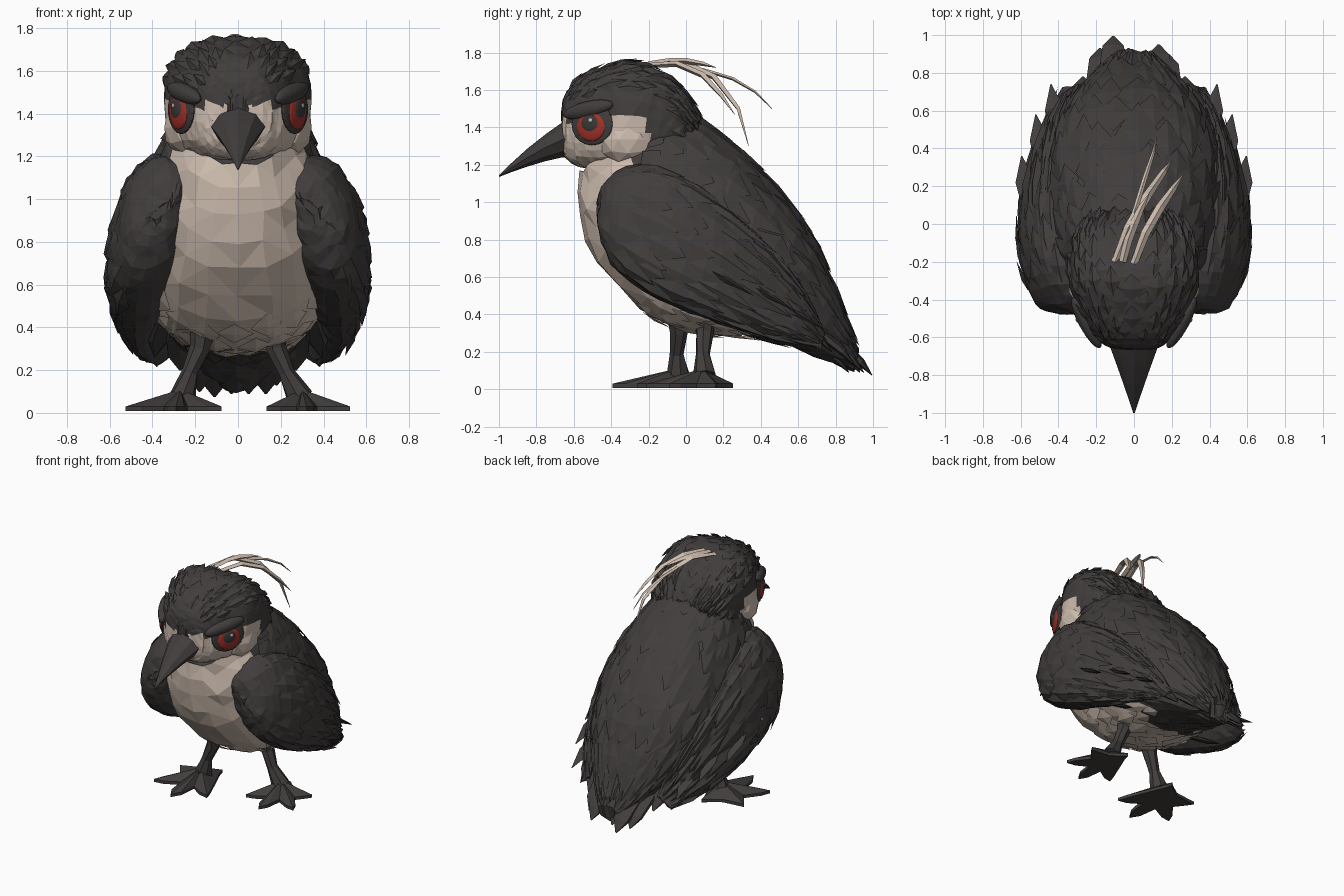
import bpy, bmesh, math, random
from mathutils import Vector, Matrix

random.seed(4)
if "Cube" in bpy.data.objects:
    bpy.data.objects.remove(bpy.data.objects["Cube"])


def material(name, rgb):
    m = bpy.data.materials.new(name)
    m.use_nodes = True
    m.diffuse_color = (*rgb, 1)
    bsdf = m.node_tree.nodes["Principled BSDF"]
    bsdf.inputs["Base Color"].default_value = (*rgb, 1)
    bsdf.inputs["Roughness"].default_value = 0.9
    return m


DARK, TAN, RED, PUPIL, GLINT = range(5)
MATS = [material("charcoal plumage", (0.052, 0.047, 0.045)),
        material("pale tan", (0.62, 0.51, 0.43)),
        material("iris red", (0.36, 0.03, 0.022)),
        material("pupil grey", (0.045, 0.04, 0.038)),
        material("eye glint", (0.6, 0.58, 0.56))]


def finish(name, bm, solid=True):
    if solid:
        bmesh.ops.recalc_face_normals(bm, faces=bm.faces)
    me = bpy.data.meshes.new(name)
    bm.to_mesh(me)
    bm.free()
    for m in MATS:
        me.materials.append(m)
    ob = bpy.data.objects.new(name, me)
    bpy.context.collection.objects.link(ob)
    return ob


class Loft:
    """Smooth surface through rings of (centre x, top yz, bottom yz, half width)."""

    def __init__(self, rings, power=0.9, tilt=0.0, side=1):
        self.rings, self.power, self.tilt, self.side = rings, power, tilt, side
        self.last = len(rings) - 1

    def ring(self, t):
        t = max(0, min(t, self.last))
        i = min(int(t), self.last - 1)
        f = t - i
        flat = [(r[0], *r[1], *r[2], r[3]) for r in
                (self.rings[max(0, min(k, self.last))] for k in range(i - 1, i + 3))]
        return [b + f * 0.5 * (c - a + f * (2 * a - 5 * b + 4 * c - d + f * (3 * (b - c) + d - a)))
                for a, b, c, d in zip(*flat)]

    def point(self, t, a, lift=0.0):
        cx, ty, tz, by, bz, w = self.ring(t)
        c, s = math.cos(a), math.sin(a)
        c = math.copysign(abs(c) ** self.power, c)
        s = math.copysign(abs(s) ** self.power, s)
        p = Vector(((cx + s * w - self.tilt * c) * self.side,
                    (ty + by) / 2 + c * (ty - by) / 2, (tz + bz) / 2 + c * (tz - bz) / 2))
        return p + self.normal(t, a) * lift if lift else p

    def normal(self, t, a):
        e = 0.05
        n = (self.point(t, a + e) - self.point(t, a - e)).cross(
            self.point(min(t + e, self.last), a) - self.point(max(t - e, 0), a))
        return n.normalized() * self.side

    def build(self, name, sides, steps, colour=lambda t, a, p: DARK, jitter=0.0):
        bm = bmesh.new()
        rows = []
        for j in range(self.last * steps + 1):
            rows.append([bm.verts.new(self.point(j / steps, math.tau * k / sides) +
                         Vector([random.uniform(-jitter, jitter) for _ in range(3)]))
                         for k in range(sides)])
        for j in range(len(rows) - 1):
            for k in range(sides):
                n = (k + 1) % sides
                f = bm.faces.new((rows[j][k], rows[j][n], rows[j + 1][n], rows[j + 1][k]))
                a = math.tau * (k + 0.5) / sides
                f.material_index = colour((j + 0.5) / steps, min(a, math.tau - a), f.calc_center_median())
        bm.faces.new(rows[0])
        bm.faces.new(rows[-1])
        bmesh.ops.triangulate(bm, faces=bm.faces)
        return finish(name, bm)

    def feathers(self, name, t_range, a_range, rows, cols, length, width, lift,
                 colour=lambda t, a, p: DARK):
        """Overlapping pointed plates that follow the surface."""
        bm = bmesh.new()
        for j in range(rows):
            for k in range(cols):
                t = t_range[0] + (t_range[1] - t_range[0]) * (j + random.uniform(-.3, .3)) / (rows - 1)
                u = (k + 0.5 * (j % 2) + random.uniform(-.2, .2)) / cols
                a = a_range[0] + (a_range[1] - a_range[0]) * u
                dt, h = length * random.uniform(.75, 1.25), lift * random.uniform(.5, 1.2)
                base, left, right, ridge, tip = [bm.verts.new(self.point(t + dt * f, a + width * s, g))
                    for f, s, g in ((0, 0, .001), (.5, -1, .003), (.5, 1, .003), (.45, 0, h * .6 + .005), (1, 0, h))]
                for tri in ((base, left, ridge), (left, tip, ridge), (tip, right, ridge), (right, base, ridge)):
                    f = bm.faces.new(tri)
                    f.material_index = colour(t, abs(math.remainder(a, math.tau)), base.co)
                    f.normal_update()
                    if f.normal.dot(self.normal(t, a)) < 0:
                        f.normal_flip()
        return finish(name, bm, False)


def tube(name, pts, radii, sides=6, mat=DARK, flat=1.0):
    bm = bmesh.new()
    rows = []
    for i, p in enumerate(pts):
        d = Vector(pts[min(i + 1, len(pts) - 1)]) - Vector(pts[max(i - 1, 0)])
        q = d.to_track_quat('Z', 'X')
        rows.append([bm.verts.new(Vector(p) + q @ Vector((math.cos(a) * radii[i] * flat, math.sin(a) * radii[i], 0)))
                     for a in (math.tau * k / sides for k in range(sides))])
    for r, s in zip(rows, rows[1:]):
        for k in range(sides):
            bm.faces.new((r[k], r[(k + 1) % sides], s[(k + 1) % sides], s[k]))
    bm.faces.new(rows[0])
    bm.faces.new(rows[-1])
    for f in bm.faces:
        f.material_index = mat
    return finish(name, bm)


def blob(name, centre, axes, scale, mat, detail=3):
    """Faceted ellipsoid with the given local axes."""
    bm = bmesh.new()
    bmesh.ops.create_icosphere(bm, subdivisions=detail, radius=1)
    rot = Matrix(axes).transposed()
    for v in bm.verts:
        v.co = Vector(centre) + rot @ Vector([c * s for c, s in zip(v.co, scale)])
    for f in bm.faces:
        f.material_index = mat
    return finish(name, bm)


# Body, neck to tail: dark back, tan chest and belly
body = Loft([(0, (-.1, 1.56), (-.56, 1.16), .24), (0, (-.03, 1.52), (-.57, .92), .325),
             (0, (.06, 1.46), (-.47, .67), .4), (0, (.19, 1.36), (-.24, .42), .45),
             (0, (.39, 1.19), (.03, .3), .47), (0, (.63, .9), (.3, .28), .42),
             (0, (.77, .62), (.55, .23), .31), (0, (.86, .37), (.78, .14), .18),
             (0, (.92, .22), (.9, .1), .09)])


def body_colour(t, a, p):
    return TAN if t < 5.2 and a > 1.55 + max(0, t - 3) * .33 else DARK


body.build("body", 20, 2, body_colour, .012)
body.feathers("back_feathers", (.6, 7), (-1.5, 1.5), 11, 9, 1.0, .2, .015)
body.feathers("belly_feathers", (3, 5.2), (2.0, 4.28), 5, 8, .7, .16, .01, body_colour)

# Head, brow to nape: dark cap, tan face
head = Loft([(0, (-.665, 1.48), (-.66, 1.31), .05), (0, (-.65, 1.57), (-.65, 1.25), .14),
             (0, (-.58, 1.66), (-.6, 1.2), .21), (0, (-.45, 1.72), (-.51, 1.18), .275),
             (0, (-.28, 1.755), (-.38, 1.18), .34), (0, (-.12, 1.69), (-.22, 1.19), .335),
             (0, (0, 1.57), (-.1, 1.2), .3), (0, (.08, 1.43), (0, 1.2), .22)], .74)


def head_colour(t, a, p):
    return TAN if p.y < -.2 and p.z < 1.44 else DARK


head.build("head", 32, 4, head_colour, .004)
head.feathers("crown_feathers", (1.5, 6), (-1.3, 1.3), 8, 9, .9, .13, .02)
head.feathers("nape_feathers", (5.3, 6.4), (-1.7, 1.7), 4, 11, .9, .13, .025)

# Beak
Loft([(0, (-.55, 1.47), (-.55, 1.23), .17), (0, (-.65, 1.435), (-.66, 1.24), .125),
      (0, (-.85, 1.285), (-.85, 1.19), .055), (0, (-1, 1.145), (-1, 1.135), .004)], 1.1).build("beak", 8, 2)

# Cheek puffs and eyes: dark socket, red iris, pupil, glint and a heavy slanted brow
up = Vector((0, 0, 1))
for side, label in ((1, "left"), (-1, "right")):
    blob(label + "_cheek", (.235 * side, -.31, 1.335), Matrix.Identity(3), (.115, .165, .14), TAN, 2)
    c = Vector((.262 * side, -.5, 1.405))
    n = Vector((.88 * side, -.475, 0)).normalized()
    back = Vector((.475 * side, .88, 0)).normalized()
    for part, off, r, depth, mat in (("socket", .004, .125, .022, DARK), ("iris", .015, .087, .022, RED),
                                     ("pupil", .026, .054, .016, PUPIL)):
        lift = .014 if part != "iris" else 0
        blob(f"{label}_{part}", c + n * off + up * lift, (back, up, n), (r, r * .92, depth), mat)
    blob(label + "_glint", c + n * .042 + up * .033 + back * .01, (back, up, n), (.012, .011, .004), GLINT)
    along = (back + up * .2).normalized()
    blob(label + "_brow", c + n * .002 + up * .09 - back * .025, (along, n.cross(along), n), (.155, .045, .04), DARK)

# Wings with layered feathers
for side, label in ((1, "left"), (-1, "right")):
    wing = Loft([(.35, (-.475, 1), (-.475, .9), .03), (.37, (-.42, 1.13), (-.45, .78), .115),
                 (.395, (-.25, 1.21), (-.36, .62), .165), (.43, (0, 1.13), (-.15, .48), .175),
                 (.435, (.25, .95), (.1, .38), .148), (.425, (.5, .72), (.3, .31), .09),
                 (.385, (.65, .5), (.52, .25), .05), (.33, (.74, .3), (.72, .22), .012)],
                .9, .05, side)
    wing.build(label + "_wing", 18, 3, jitter=.006)
    wing.feathers(label + "_coverts", (1.8, 5.4), (.2, 2.9), 8, 6, 1.0, .26, .018)
    wing.feathers(label + "_flight_feathers", (3.2, 5.4), (.5, 2.9), 4, 5, 1.7, .22, .03)
    # Loose tips along the lower and rear edge
    for i, tip in enumerate(((.595, .36, .5), (.52, .58, .42), (.44, .74, .32), (.46, .3, .34),
                             (.39, .45, .26), (.53, .14, .43))):
        end = Vector((tip[0] * side, tip[1], tip[2]))
        start = end + Vector((-.05 * side, -.34, .2))
        tube(f"{label}_wing_tip_{i}", (start, start.lerp(end, .6), end), (.03, .055, .003), 5, flat=.3)

# Small pale fleck on the right wing
blob("wing_fleck", (-.607, -.03, .68), Matrix.Identity(3), (.018, .015, .015), GLINT, 1)

# Tail fan
for i, (x, y, z) in enumerate(((-.11, .995, .075), (-.18, .93, .1), (-.03, .93, .09), (.13, .95, .09),
                               (.18, .9, .13), (-.27, .78, .2), (.27, .78, .2), (.05, .87, .09))):
    tube(f"tail_feather_{i}", ((x * .6, .5, .38), (x, y - .17, z + .17), (x, y - .06, z + .07), (x, y, z)),
         (.05, .085, .065, .006), 6, flat=.35)

# Trailing head plumes
plumes = (((-.1, -.2, 1.73), (-.03, -.02, 1.75), (.07, .15, 1.67), (.16, .28, 1.5), (.2, .335, 1.3)),
          ((0, -.21, 1.73), (.06, -.05, 1.74), (.14, .09, 1.68), (.21, .19, 1.57), (.26, .26, 1.47)),
          ((-.06, -.2, 1.74), (-.03, -.08, 1.755), (0, 0, 1.755), (.04, .09, 1.74), (.08, .16, 1.72)),
          ((-.03, -.03, 1.74), (.02, .12, 1.7), (.06, .25, 1.66), (.1, .37, 1.59), (.12, .46, 1.5)))
for i, path in enumerate(plumes):
    w = .013 if i == 3 else .024
    tube(f"plume_{i}", path, (w * .8, w, w, w * .7, .002), 4, TAN, flat=.7)

# Legs and webbed, star-shaped feet
toes = ((-48, .25), (0, .28), (52, .26), (115, .21), (197, .19))
for side, label, fx, fy, size in ((1, "left", .32, .07, 1), (-1, "right", .29, -.07, 1.15)):
    ankle = Vector(((fx - .03) * side, fy + .03, .07))
    tube(label + "_leg", ((.16 * side, ankle.y, .4), (.18 * side, ankle.y, .3),
                          (.225 * side, ankle.y - .01, .19), ankle), (.065, .048, .038, .065), 7)
    bm = bmesh.new()
    outline = []
    for (ang, length), (nxt, _) in zip(toes, toes[1:] + ((312, 0),)):
        for d, r in ((ang - 9, length * .8), (ang, length), (ang + 9, length * .8), ((ang + nxt) / 2, .115)):
            d = math.radians(d)
            outline.append((side * (fx + size * r * math.sin(d)), fy - size * r * math.cos(d)))
    low = [bm.verts.new((x, y, .008)) for x, y in outline]
    high = [bm.verts.new((x, y, .03)) for x, y in outline]
    top = bm.verts.new(((fx - .02) * side, fy + .02, .11))
    for i in range(len(low)):
        n = (i + 1) % len(low)
        bm.faces.new((low[i], low[n], high[n], high[i]))
        bm.faces.new((high[i], high[n], top))
    bm.faces.new(low)
    finish(label + "_foot", bm)
